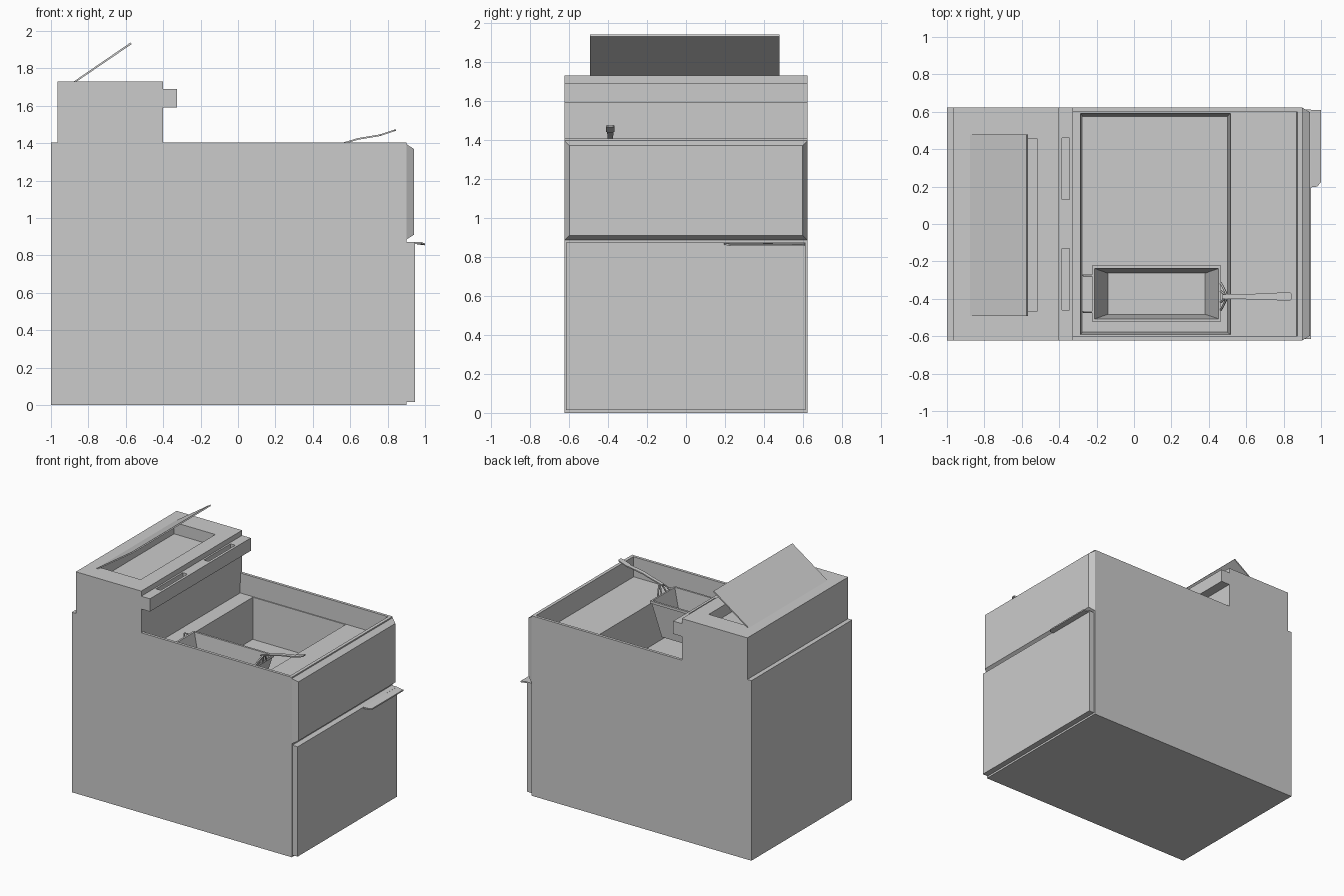
import bpy, bmesh
from mathutils import Vector

if "Cube" in bpy.data.objects:
    bpy.data.objects.remove(bpy.data.objects["Cube"])


def finish(name, bm):
    bmesh.ops.recalc_face_normals(bm, faces=bm.faces)
    me = bpy.data.meshes.new(name)
    bm.to_mesh(me)
    bm.free()
    ob = bpy.data.objects.new(name, me)
    bpy.context.collection.objects.link(ob)
    return ob


def loft(name, loops):
    """Skin through a list of point loops and cap both ends."""
    bm = bmesh.new()
    rings = [[bm.verts.new(p) for p in lp] for lp in loops]
    for a, b in zip(rings, rings[1:]):
        n = len(a)
        for i in range(n):
            j = (i + 1) % n
            bm.faces.new((a[i], a[j], b[j], b[i]))
    bm.faces.new(rings[0])
    bm.faces.new(rings[-1])
    return finish(name, bm)


def rect(x0, x1, y0, y1, z):
    return [(x0, y0, z), (x1, y0, z), (x1, y1, z), (x0, y1, z)]


def rect_x(x, y0, y1, z0, z1):
    return [(x, y0, z0), (x, y1, z0), (x, y1, z1), (x, y0, z1)]


def box(name, x0, x1, y0, y1, z0, z1):
    return loft(name, [rect(x0, x1, y0, y1, z0), rect(x0, x1, y0, y1, z1)])


def prism(name, profile, y0, y1):
    return loft(name, [[(x, y, z) for x, z in profile] for y in (y0, y1)])


def rod(name, points, r):
    """Round wire following a path."""
    cu = bpy.data.curves.new(name, 'CURVE')
    cu.dimensions = '3D'
    cu.bevel_depth = r
    cu.bevel_resolution = 1
    cu.use_fill_caps = True
    sp = cu.splines.new('POLY')
    sp.points.add(len(points) - 1)
    for p, q in zip(sp.points, points):
        p.co = (*q, 1)
    ob = bpy.data.objects.new(name, cu)
    bpy.context.collection.objects.link(ob)
    return ob


W = 0.622

# Cabinet with recessed deck and oil well
loft("cabinet", [
    rect(-1, 0.9, -W, W, 0),
    rect(-1, 0.9, -W, W, 1.405),
    rect(-0.4, 0.875, -0.6, 0.6, 1.405),
    rect(-0.4, 0.87, -0.598, 0.598, 1.25),
    rect(-0.285, 0.515, -0.592, 0.59, 1.25),
    rect(-0.275, 0.5, -0.578, 0.575, 0.93)])

# Front fascia, bevelled all round
loft("front_fascia", [
    rect_x(0.89, -W, W, 0.885, 1.395),
    rect_x(0.9, -W, W, 0.885, 1.395),
    rect_x(0.94, -0.598, 0.598, 0.91, 1.37)])

# Door and its finger lip
box("door", 0.9, 0.946, -0.615, 0.612, 0.015, 0.872)
loft("door_lip", [
    [(0.94, 0.195, z), (0.98, 0.2, z - 0.001), (1.0, 0.225, z - 0.008),
     (1.0, 0.61, z - 0.008), (0.94, 0.61, z)] for z in (0.862, 0.872)])

# Flue housing with open recess in the top
loft("flue_housing", [
    rect(-0.965, -0.4, -W, W, 1.39),
    rect(-0.965, -0.4, -W, W, 1.73),
    rect(-0.87, -0.515, -0.465, 0.455, 1.73),
    rect(-0.87, -0.515, -0.465, 0.455, 1.64)])

# Hanging ledge with two slots
ledge = box("basket_hanger_ledge", -0.4, -0.325, -W, W, 1.59, 1.69)
for i, s in enumerate((-1, 1)):
    y = sorted((s * 0.13, s * 0.46))
    cut = box(f"slot_cutter_{i}", -0.386, -0.345, y[0], y[1], 1.64, 1.75)
    cut.hide_render = True
    cut.hide_viewport = True
    m = ledge.modifiers.new("slot", 'BOOLEAN')
    m.operation = 'DIFFERENCE'
    m.solver = 'EXACT'
    m.object = cut

# Raised flue lid
prism("flue_lid", [(-0.878, 1.73), (-0.868, 1.726), (-0.568, 1.93), (-0.575, 1.938)],
      -0.492, 0.479)

# Fry basket with rim flange
loft("basket", [
    rect(-0.148, 0.388, -0.491, -0.255, 1.04),
    rect(-0.217, 0.459, -0.514, -0.231, 1.295),
    rect(-0.225, 0.465, -0.522, -0.222, 1.295),
    rect(-0.225, 0.465, -0.522, -0.222, 1.315),
    rect(-0.21, 0.452, -0.507, -0.238, 1.315),
    rect(-0.14, 0.38, -0.483, -0.263, 1.05)])

# Basket hooks
for i, y in enumerate((-0.275, -0.47)):
    rod(f"basket_hook_{i}", [(-0.22, y, 1.305), (-0.27, y, 1.305), (-0.27, y, 1.27)], 0.006)

# Handle: struts, flat shaft and grip
HY = -0.388
for i, dy in enumerate((-0.075, -0.03, 0.03, 0.075)):
    rod(f"handle_strut_{i}",
        [(0.462, HY + dy, 1.305), (0.475, HY + dy * 0.7, 1.34), (0.495, HY + dy * 0.15, 1.38)], 0.006)
path = [(0.47, 1.375, 0.012), (0.58, 1.405, 0.014), (0.64, 1.423, 0.015), (0.76, 1.443, 0.016),
        (0.765, 1.445, 0.021), (0.835, 1.468, 0.021), (0.845, 1.471, 0.013)]
loft("basket_handle", [rect_x(x, HY - w, HY + w, z - 0.005, z + 0.004) for x, z, w in path])
